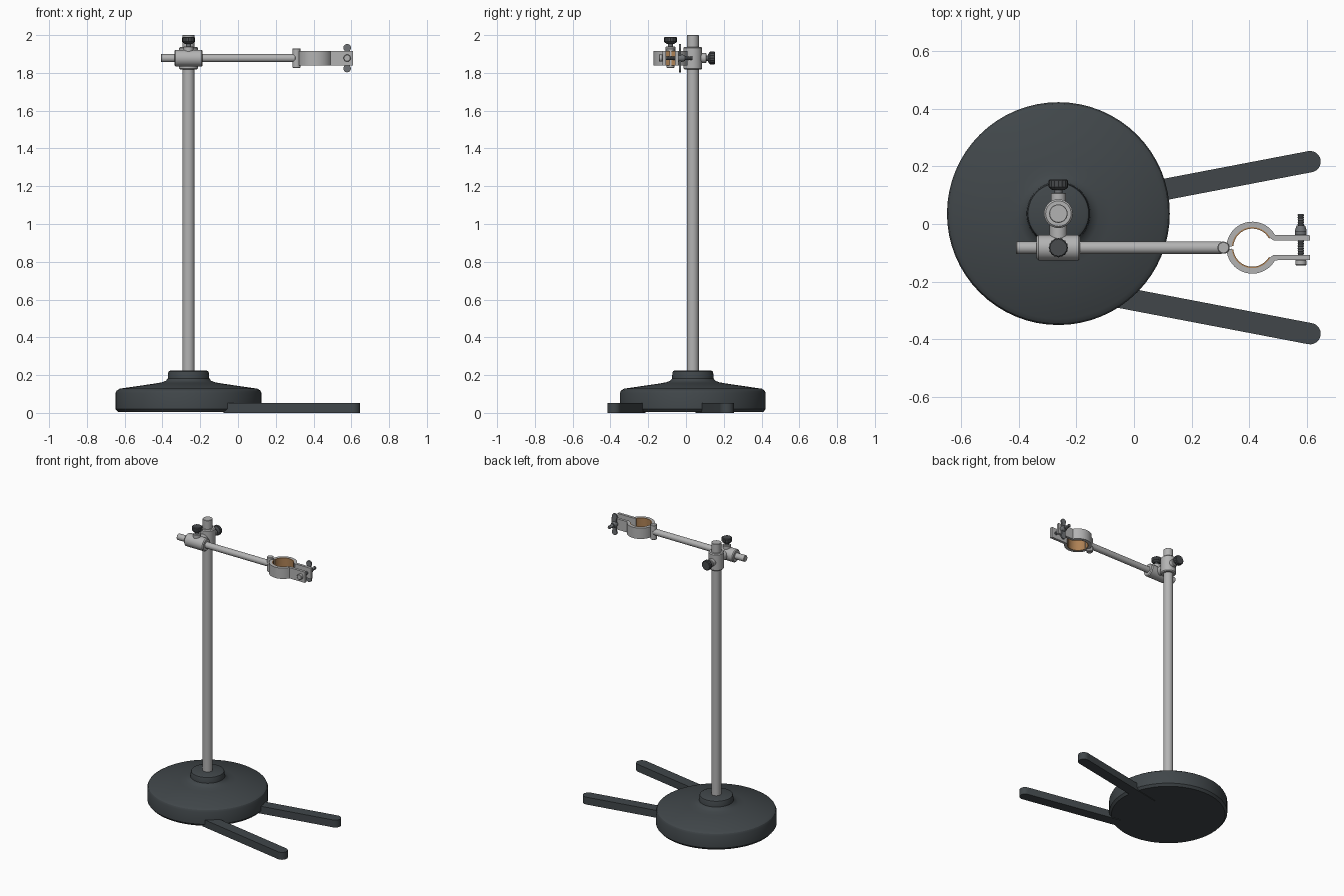
import bpy, bmesh
from math import sin, cos, pi, radians, atan2
from mathutils import Vector

if "Cube" in bpy.data.objects:
    bpy.data.objects.remove(bpy.data.objects["Cube"])


def material(name, rgb):
    m = bpy.data.materials.new(name)
    m.diffuse_color = (*rgb, 1)
    m.use_nodes = True
    m.node_tree.nodes["Principled BSDF"].inputs["Base Color"].default_value = m.diffuse_color
    return m


IRON = material("dark iron", (0.052, 0.062, 0.068))
METAL = material("brushed metal", (0.45, 0.45, 0.45))
KNOB = material("knob black", (0.065, 0.07, 0.075))
STEEL = material("dark steel", (0.16, 0.17, 0.18))
CORK = material("cork", (0.42, 0.22, 0.09))

PX, PY = -0.262, 0.036      # pole position
AY, AZ = -0.082, 1.878      # arm axis
RX = 0.41                   # ring centre
BX = 0.578                  # clamp bolt


def finish(name, bm, mat):
    bmesh.ops.recalc_face_normals(bm, faces=bm.faces)
    mesh = bpy.data.meshes.new(name)
    bm.to_mesh(mesh)
    bm.free()
    mesh.materials.append(mat)
    ob = bpy.data.objects.new(name, mesh)
    bpy.context.collection.objects.link(ob)
    bpy.ops.object.select_all(action='DESELECT')
    ob.select_set(True)
    bpy.context.view_layer.objects.active = ob
    bpy.ops.object.shade_smooth_by_angle(angle=radians(30))
    return ob


def lathe(name, origin, axis, profile, mat, segs=32, flute=0.0):
    """Turn (radius, distance) pairs about an axis; flute dents every second step."""
    bm = bmesh.new()
    q = Vector((0, 0, 1)).rotation_difference(Vector(axis))
    rings = []
    for r, t in profile:
        ring = []
        for i in range(segs):
            a, k = 2 * pi * i / segs, r * (1 - flute * (i % 2))
            ring.append(bm.verts.new(Vector(origin) + q @ Vector((k * cos(a), k * sin(a), t))))
        rings.append(ring)
    for a, b in zip(rings, rings[1:]):
        for i in range(segs):
            j = (i + 1) % segs
            bm.faces.new((a[i], a[j], b[j], b[i]))
    bm.faces.new(rings[0])
    bm.faces.new(rings[-1])
    return finish(name, bm, mat)


def rod(name, origin, axis, r, t0, t1, mat, chamfer=0.0, segs=32):
    c = chamfer
    prof = [(r, t0), (r, t1)] if not c else [(r - c, t0), (r, t0 + c), (r, t1 - c), (r - c, t1)]
    return lathe(name, origin, axis, prof, mat, segs)


def prism(name, points, depth, mat):
    """Extrude a closed outline of 3D points along a vector."""
    bm = bmesh.new()
    face = bm.faces.new([bm.verts.new(p) for p in points])
    new = bmesh.ops.extrude_face_region(bm, geom=[face])["geom"]
    bmesh.ops.translate(bm, vec=depth, verts=[v for v in new if isinstance(v, bmesh.types.BMVert)])
    return finish(name, bm, mat)


X, Y, Z = (1, 0, 0), (0, 1, 0), (0, 0, 1)

# Weighted round base with raised neck
lathe("base", (PX, PY, 0), Z,
      [(0.372, 0.004), (0.386, 0.02), (0.386, 0.105), (0.38, 0.118), (0.365, 0.128),
       (0.18, 0.155), (0.14, 0.162), (0.12, 0.17), (0.11, 0.182),
       (0.108, 0.212), (0.105, 0.22), (0.095, 0.225)], IRON, 64)

# Two splayed feet with rounded tips
for side, name in ((1, "rear_foot"), (-1, "front_foot")):
    tip = Vector((0.61, AY + side * 0.298, 0))
    start = Vector((-0.07, AY + side * 0.168, 0))
    d = (tip - start).normalized()
    ang = atan2(d.y, d.x)
    w = 0.037
    pts = [tip + w * Vector((cos(ang + a), sin(ang + a), 0))
           for a in [pi * (i / 12 - 0.5) for i in range(13)]]
    n = Vector((-d.y, d.x, 0)) * w
    prism(name, pts + [start + n, start - n], (0, 0, 0.052), IRON)

# Upright pole
rod("pole", (PX, PY, 0), Z, 0.032, 0.2, 2.0, METAL, 0.002)

# Cross clamp: two sleeves at right angles with a link between them
rod("pole_sleeve", (PX, PY, AZ), Z, 0.05, -0.06, 0.06, METAL, 0.006)
rod("arm_sleeve", (PX, AY, AZ), X, 0.044, -0.075, 0.075, METAL, 0.006)
rod("sleeve_link", (PX, AY, AZ), Y, 0.03, 0.02, 0.09, METAL)


def thumb_screw(name, origin, axis, start, gap):
    rod(name + "_boss", origin, axis, 0.026, start - 0.02, start + 0.022, METAL, 0.003)
    rod(name + "_shaft", origin, axis, 0.014, start, start + gap + 0.005, STEEL)
    k = start + gap
    lathe(name + "_knob", origin, axis,
          [(0.02, k - 0.006), (0.029, k), (0.034, k + 0.005), (0.034, k + 0.027), (0.03, k + 0.031)],
          KNOB, 32, 0.07)


thumb_screw("pole_screw", (PX, PY, AZ), Y, 0.05, 0.037)
thumb_screw("arm_screw", (PX, AY, AZ), Z, 0.04, 0.042)

# Horizontal arm and the pin at its end
rod("arm", (0, AY, AZ), X, 0.0215, -0.408, 0.305, METAL, 0.002)
rod("arm_pin", (0.31, AY, AZ), Z, 0.021, -0.052, 0.052, METAL, 0.003)


# Split ring clamp: mirrored jaws with straight ears and a cork lining
def arc(r, a0, a1, side, n=20):
    return [Vector((RX + r * cos(radians(a0 + (a1 - a0) * i / n)),
                    AY + side * r * sin(radians(a0 + (a1 - a0) * i / n)), AZ - 0.038))
            for i in range(n + 1)]


for side, name in ((1, "rear"), (-1, "front")):
    ear = [Vector((RX + x, AY + side * y, AZ - 0.038))
           for x, y in ((0.2, 0.043), (0.2, 0.025), (0.074, 0.025))]
    prism(name + "_jaw", arc(0.09, 177, 29, side) + ear + arc(0.071, 27, 177, side),
          (0, 0, 0.076), METAL)
    prism(name + "_lining", arc(0.0715, 175, 29, side) + arc(0.066, 29, 175, side),
          (0, 0, 0.076), CORK)

# Clamp bolt with head
bolt = (BX, 0, AZ)
threads = [(0.0115 if i % 2 else 0.009, -0.13 + 0.165 * i / 40) for i in range(41)]
lathe("clamp_bolt", bolt, Y, threads, STEEL, 16)
rod("bolt_head", bolt, Y, 0.019, -0.144, -0.123, METAL, 0.003, 24)

# Wing nut
lathe("wing_nut_hub", bolt, Y, [(0.02, -0.039), (0.02, -0.022), (0.015, -0.006)], STEEL, 24)
for side, name in ((1, "upper_wing"), (-1, "lower_wing")):
    c = Vector((BX, -0.036, AZ + side * 0.055))
    tip = [c + Vector((0.02 * cos(a), 0, side * 0.02 * sin(a)))
           for a in [radians(-40 + 260 * i / 16) for i in range(17)]]
    root = [Vector((BX + x, -0.036, AZ)) for x in (-0.012, 0.012)]
    prism(name, tip + root, (0, 0.01, 0), STEEL)
